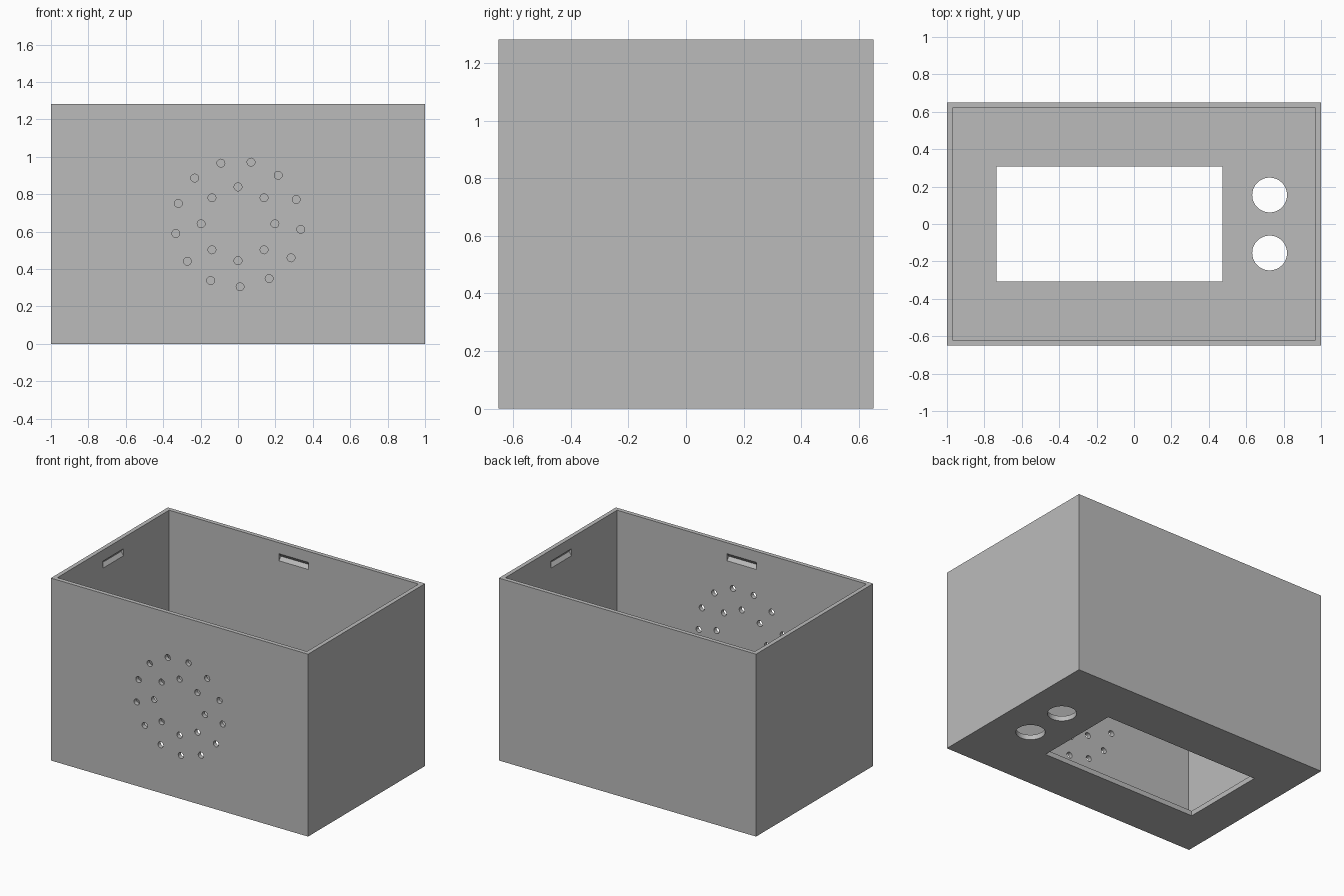
import bpy, bmesh
from math import sin, cos, pi, radians
from mathutils import Matrix, Vector

default = bpy.data.objects.get("Cube")
if default:
    bpy.data.objects.remove(default, do_unlink=True)

W, D, H = 2.0, 1.3, 1.282   # outer size
WALL, FLOOR = 0.03, 0.035

grey = bpy.data.materials.new("plain grey")
grey.use_nodes = True
COLOUR = (0.5, 0.5, 0.5, 1)
grey.diffuse_color = COLOUR
grey.node_tree.nodes["Principled BSDF"].inputs["Base Color"].default_value = COLOUR


def add_box(bm, lo, hi):
    lo, hi = Vector(lo), Vector(hi)
    bmesh.ops.create_cube(bm, size=1, matrix=Matrix.Translation((lo + hi) / 2)
                          @ Matrix.Diagonal((*(hi - lo), 1)))


def add_prism(bm, matrix, radius, depth, sides):
    bmesh.ops.create_cone(bm, cap_ends=True, segments=sides, radius1=radius,
                          radius2=radius, depth=depth, matrix=matrix)


def make_object(name, bm):
    mesh = bpy.data.meshes.new(name)
    bm.to_mesh(mesh)
    bm.free()
    obj = bpy.data.objects.new(name, mesh)
    bpy.context.collection.objects.link(obj)
    mesh.materials.append(grey)
    return obj


def cut(target, name, bm):
    cutter = make_object(name, bm)
    cutter.hide_render = True
    mod = target.modifiers.new(name, 'BOOLEAN')
    mod.operation, mod.solver, mod.object = 'DIFFERENCE', 'EXACT', cutter
    bpy.context.view_layer.objects.active = target
    bpy.ops.object.modifier_apply(modifier=mod.name)
    bpy.data.objects.remove(cutter, do_unlink=True)


# Outer block
bm = bmesh.new()
add_box(bm, (-W / 2, -D / 2, 0), (W / 2, D / 2, H))
case = make_object("open_case", bm)

# Hollow interior, open at the top
bm = bmesh.new()
add_box(bm, (-W / 2 + WALL, -D / 2 + WALL, FLOOR), (W / 2 - WALL, D / 2 - WALL, H + 0.2))
cut(case, "interior", bm)

bm = bmesh.new()
# Screen window and two round holes in the floor
add_box(bm, (-0.735, -0.308, -0.1), (0.472, 0.308, 0.1))
for y in (-0.155, 0.155):
    add_prism(bm, Matrix.Translation((0.725, y, 0)), 0.093, 0.2, 48)

# Two rings of speaker holes through the front wall
for count, ring, start in ((8, 0.197, 0), (13, 0.337, radians(-5))):
    for i in range(count):
        a = start + 2 * pi * i / count
        place = Matrix.Translation((ring * cos(a), -D / 2, 0.642 + ring * sin(a)))
        add_prism(bm, place @ Matrix.Rotation(pi / 2, 4, 'X'), 0.021, 0.1, 20)

# V-shaped snap grooves centred inside each of the four walls
for i in range(4):
    reach = (W if i % 2 else D) / 2 - WALL
    place = (Matrix.Rotation(i * pi / 2, 4, 'Z') @ Matrix.Translation((0, reach, 1.18))
             @ Matrix.Diagonal((1, 0.8, 1, 1)) @ Matrix.Rotation(pi / 2, 4, 'Y'))
    add_prism(bm, place, 0.025, 0.23, 4)
cut(case, "openings", bm)

# Flat walls with smooth round holes
bpy.ops.object.select_all(action='DESELECT')
case.select_set(True)
bpy.context.view_layer.objects.active = case
bpy.ops.object.shade_smooth_by_angle(angle=radians(30))
